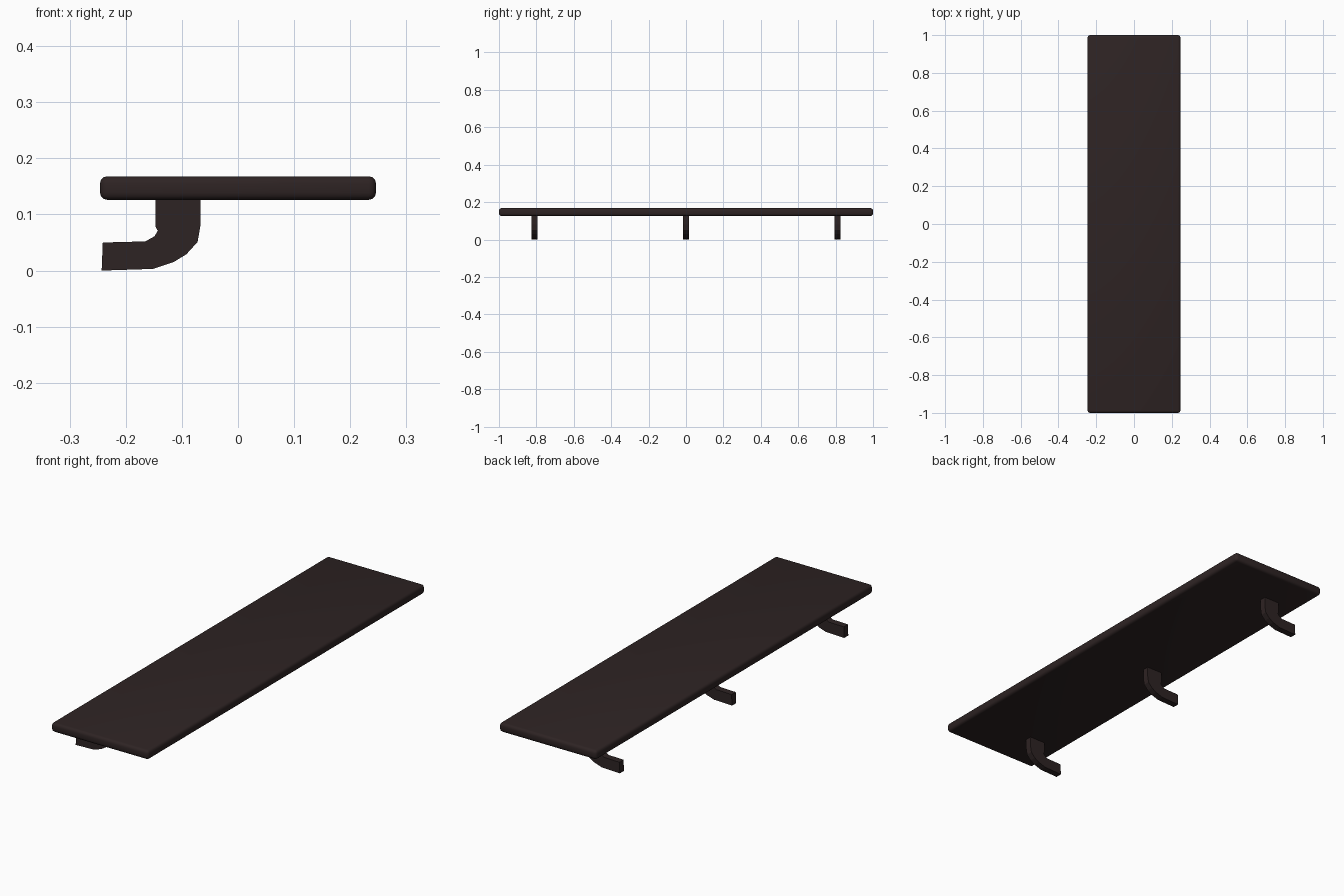
import bpy, bmesh

if "Cube" in bpy.data.objects:
    bpy.data.objects.remove(bpy.data.objects["Cube"])

wood = bpy.data.materials.new("dark_brown")
wood.diffuse_color = (0.027, 0.017, 0.017, 1)
wood.use_nodes = True
wood.node_tree.nodes["Principled BSDF"].inputs["Base Color"].default_value = wood.diffuse_color


def add_object(name, bm):
    bmesh.ops.recalc_face_normals(bm, faces=bm.faces)
    mesh = bpy.data.meshes.new(name)
    bm.to_mesh(mesh)
    bm.free()
    mesh.materials.append(wood)
    obj = bpy.data.objects.new(name, mesh)
    bpy.context.collection.objects.link(obj)
    return obj


# Shelf board with rounded edges
bm = bmesh.new()
bmesh.ops.create_cube(bm, size=1)
for v in bm.verts:
    v.co = (v.co.x * 0.492, v.co.y * 2.0, 0.147 + v.co.z * 0.042)
bmesh.ops.bevel(bm, geom=bm.edges[:], offset=0.013, segments=3,
                profile=0.5, affect='EDGES')
board = add_object("shelf_board", bm)
bpy.context.view_layer.objects.active = board
board.select_set(True)
bpy.ops.object.shade_smooth_by_angle(angle=0.6)

# Curved support brackets: side profile (x, z) extruded along y
PROFILE = [(-0.243, 0.001), (-0.151, 0.004), (-0.115, 0.016), (-0.092, 0.030),
           (-0.072, 0.052), (-0.067, 0.081), (-0.067, 0.130), (-0.147, 0.130),
           (-0.147, 0.079), (-0.143, 0.072), (-0.149, 0.062), (-0.165, 0.053),
           (-0.241, 0.051)]
WIDTH = 0.03


def bracket(name, y):
    bm = bmesh.new()
    face = bm.faces.new([bm.verts.new((x, y - WIDTH / 2, max(0, z - 0.001)))
                         for x, z in PROFILE])
    out = bmesh.ops.extrude_face_region(bm, geom=[face])
    verts = [g for g in out["geom"] if isinstance(g, bmesh.types.BMVert)]
    bmesh.ops.translate(bm, verts=verts, vec=(0, WIDTH, 0))
    add_object(name, bm)


for name, y in (("front_bracket", -0.81), ("middle_bracket", 0), ("back_bracket", 0.81)):
    bracket(name, y)
